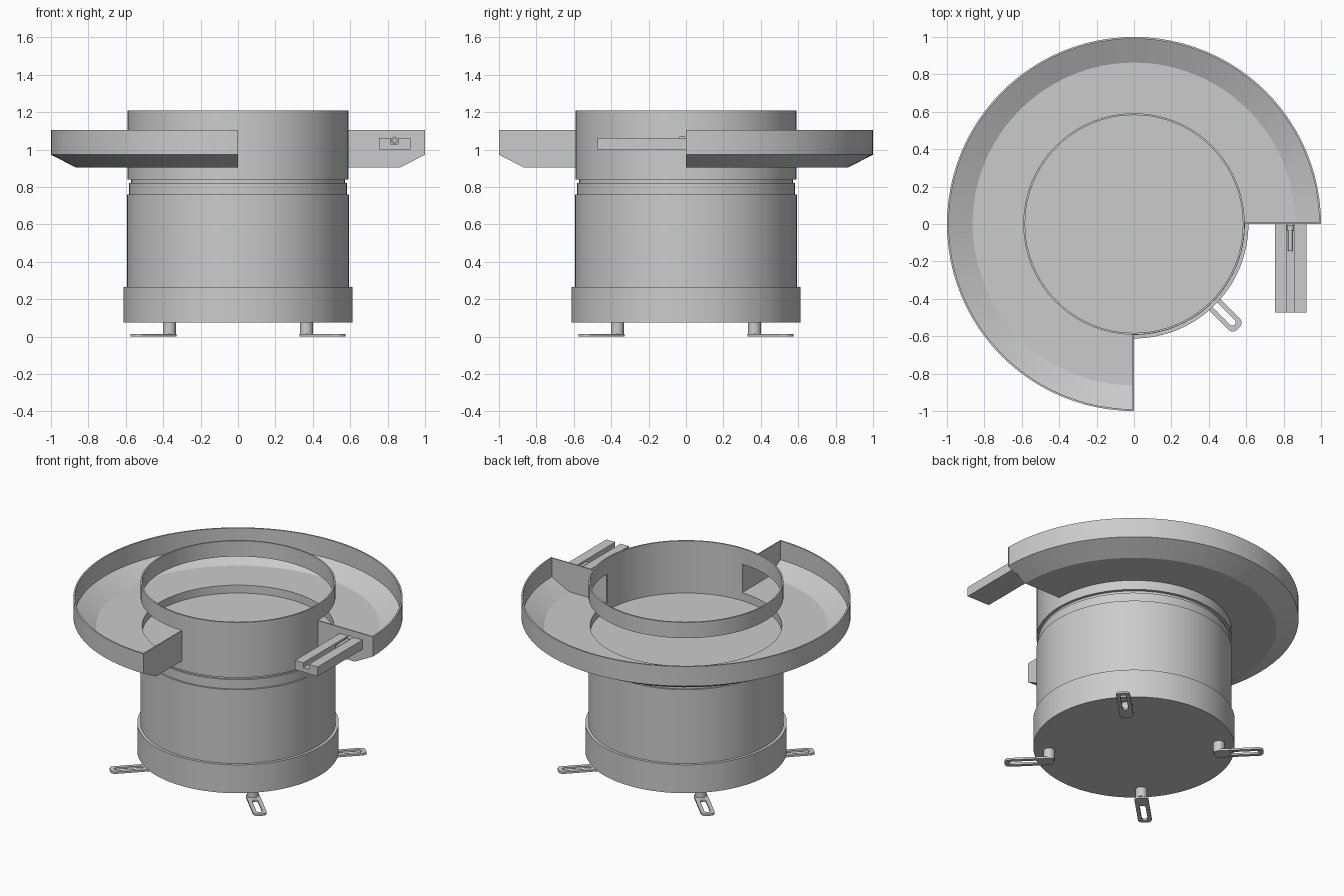
import bpy, bmesh
from math import sin, cos, radians, pi
from mathutils import Matrix, Vector

if "Cube" in bpy.data.objects:
    bpy.data.objects.remove(bpy.data.objects["Cube"])


def finish(name, bm):
    bmesh.ops.remove_doubles(bm, verts=bm.verts, dist=1e-5)
    bmesh.ops.recalc_face_normals(bm, faces=bm.faces)
    me = bpy.data.meshes.new(name)
    bm.to_mesh(me)
    bm.free()
    me.shade_smooth()
    me.set_sharp_from_angle(angle=radians(25))
    ob = bpy.data.objects.new(name, me)
    bpy.context.collection.objects.link(ob)
    return ob


def lathe(name, profile, a0=0, a1=360):
    """Revolve a closed (r, z) profile about z; partial turns get end caps."""
    full = a1 - a0 == 360
    steps = round((a1 - a0) / 3.75)
    bm = bmesh.new()
    rows = []
    for i in range(steps if full else steps + 1):
        a = radians(a0 + (a1 - a0) * i / steps)
        rows.append([bm.verts.new((r * cos(a), r * sin(a), z)) for r, z in profile])
    n = len(profile)
    for i in range(steps):
        p, q = rows[i], rows[(i + 1) % len(rows)]
        for j in range(n):
            k = (j + 1) % n
            if profile[j][0] == 0 and profile[k][0] == 0:
                continue
            bm.faces.new((p[j], q[j], q[k], p[k]))
    if not full:
        bm.faces.new(rows[0])
        bm.faces.new(rows[-1])
    return finish(name, bm)


def extrude(name, points, offset):
    """Extrude a planar polygon by an offset vector."""
    bm = bmesh.new()
    a = [bm.verts.new(p) for p in points]
    b = [bm.verts.new(Vector(p) + Vector(offset)) for p in points]
    bm.faces.new(a)
    bm.faces.new(b)
    for i in range(len(a)):
        k = (i + 1) % len(a)
        bm.faces.new((a[i], a[k], b[k], b[i]))
    return finish(name, bm)


def tube(r0, r1, z0, z1):
    return [(r0, z0), (r1, z0), (r1, z1), (r0, z1)]


def rounded(d0, d1, w, r):
    """Rounded rectangle along x from d0 to d1 with half width w."""
    pts = []
    corners = ((d1 - r, w - r), (d0 + r, w - r), (d0 + r, r - w), (d1 - r, r - w))
    for c, (x, y) in enumerate(corners):
        for i in range(7):
            a = (c + i / 6) * pi / 2
            pts.append((x + r * cos(a), y + r * sin(a)))
    return pts


# Drive unit: base, body and stepped neck
lathe("base", tube(0, 0.612, 0.075, 0.265))
lathe("body", tube(0, 0.593, 0.265, 0.76))
lathe("neck", [(0, 0.76), (0.582, 0.76), (0.582, 0.822), (0.573, 0.822), (0.573, 0.84), (0, 0.84)])

# Bowl: floor, closed wall quarter, and the open three quarters above and below
lathe("bowl_floor", tube(0, 0.585, 0.84, 0.86))
lathe("bowl_closed_wall", tube(0.582, 0.592, 0.84, 1.21), -90, 0)
lathe("bowl_lower_wall", tube(0.582, 0.592, 0.84, 0.913), 0, 270)
lathe("bowl_upper_ring", tube(0.582, 0.592, 1.105, 1.21), 0, 270)

# Outer tray with sloped rim, three quarter turn
lathe("outer_tray", [(0.59, 0.903), (0.865, 0.903), (1.0, 0.973), (1.0, 1.105),
                     (0.99, 1.105), (0.99, 0.979), (0.863, 0.913), (0.59, 0.913)], 0, 270)

# Tray end plates
section = [(0.585, 0.903), (0.865, 0.903), (1.0, 0.973), (1.0, 1.105), (0.585, 1.105)]
extrude("tray_end_plate_right", [(r, 0, z) for r, z in section], (0, 0.008, 0))
extrude("tray_end_plate_front", [(0, -r, z) for r, z in section], (-0.008, 0, 0))

# Grooved discharge track
groove = [(0.755, 1.0), (0.922, 1.0), (0.922, 1.063), (0.856, 1.063),
          (0.856, 1.03), (0.816, 1.03), (0.816, 1.063), (0.755, 1.063)]
extrude("discharge_track", [(x, 0, z) for x, z in groove], (0, -0.473, 0))

# Small headed part lying in the groove
pin = lathe("sorted_part", [(0, 0), (0.019, 0), (0.019, 0.03), (0.012, 0.03), (0.012, 0.14), (0, 0.14)])
pin.matrix_world = Matrix.Translation((0.836, -0.005, 1.05)) @ Matrix.Rotation(pi / 2, 4, 'X')

# Four feet: a pin and a slotted mounting tab each
outer = rounded(0.49, 0.789, 0.042, 0.03)
slot = rounded(0.585, 0.762, 0.018, 0.018)
for n, label in enumerate(("back_right", "back_left", "front_left", "front_right")):
    turn = Matrix.Rotation(radians(45 + 90 * n), 4, 'Z')
    bm = bmesh.new()
    loops = [[bm.verts.new((x, y, z)) for x, y in pts]
             for pts, z in ((outer, 0), (outer, 0.013), (slot, 0.013), (slot, 0))]
    for i in range(4):
        a, b = loops[i], loops[(i + 1) % 4]
        for j in range(len(a)):
            k = (j + 1) % len(a)
            bm.faces.new((a[j], a[k], b[k], b[j]))
    finish("foot_tab_" + label, bm).matrix_world = turn
    bm = bmesh.new()
    bmesh.ops.create_cone(bm, cap_ends=True, segments=32, radius1=0.035, radius2=0.035, depth=0.065)
    post = finish("foot_post_" + label, bm)
    post.matrix_world = turn @ Matrix.Translation((0.518, 0, 0.0445))
